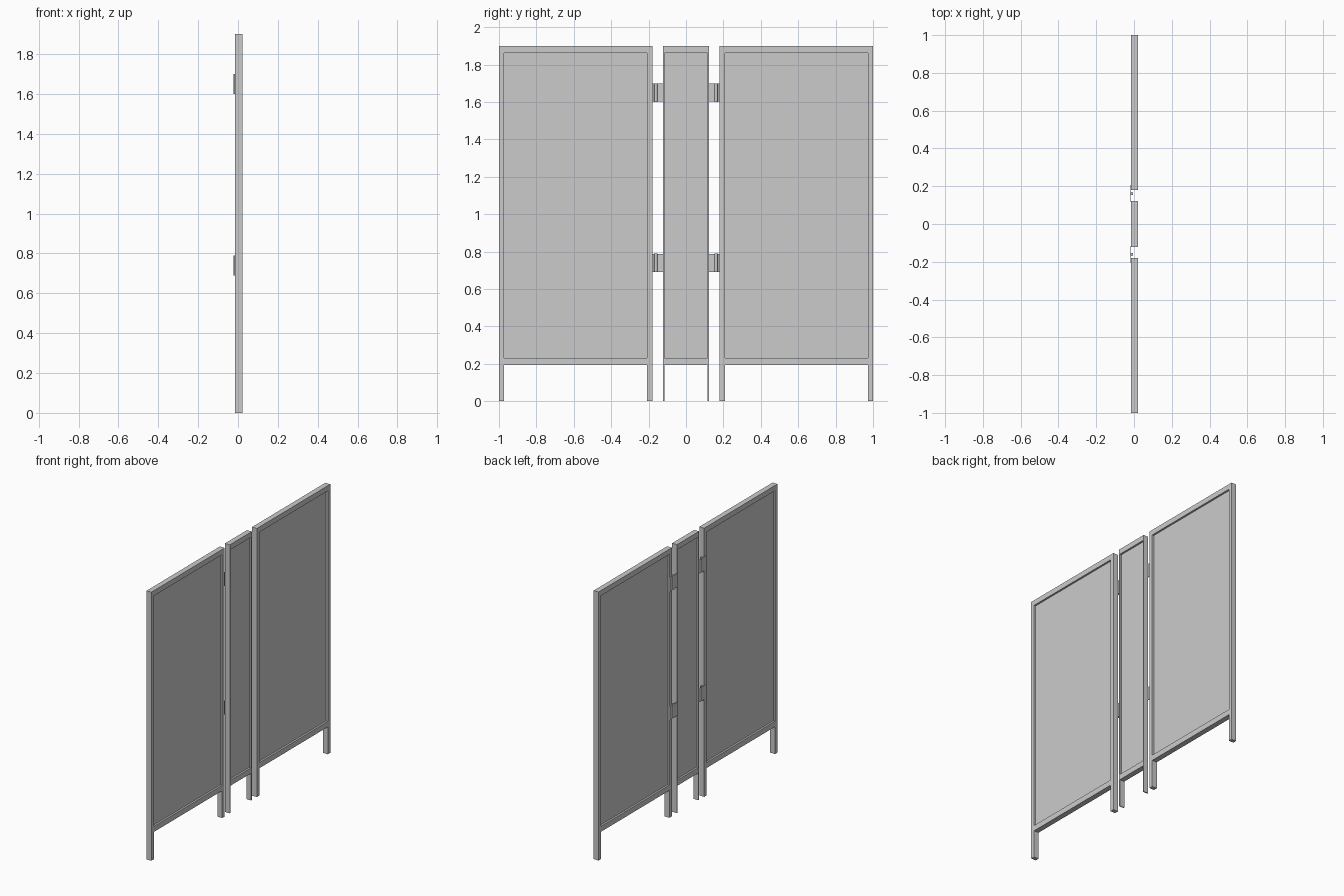
import bpy

if "Cube" in bpy.data.objects:
    bpy.data.objects.remove(bpy.data.objects["Cube"])

X0, X1 = -0.016, 0.022          # frame depth range
XC = (X0 + X1) / 2


def box(name, x0, x1, y0, y1, z0, z1):
    bpy.ops.mesh.primitive_cube_add(size=1, location=((x0 + x1) / 2, (y0 + y1) / 2, (z0 + z1) / 2))
    o = bpy.context.object
    o.name = name
    o.scale = (x1 - x0, y1 - y0, z1 - z0)
    bpy.ops.object.transform_apply(location=False, rotation=False, scale=True)
    return o


def screen(name, y0, y1, post):
    # two full-height posts, two rails and a recessed sheet
    box(name + "_post_a", X0, X1, y0, y0 + post, 0, 1.9)
    box(name + "_post_b", X0, X1, y1 - post, y1, 0, 1.9)
    box(name + "_top_rail", X0, X1, y0 + post, y1 - post, 1.863, 1.9)
    box(name + "_bottom_rail", X0, X1, y0 + post, y1 - post, 0.193, 0.232)
    box(name + "_sheet", XC - 0.006, XC + 0.006, y0 + post, y1 - post, 0.232, 1.863)


screen("left_screen", -1.0, -0.18, 0.028)
screen("middle_screen", -0.123, 0.123, 0.007)
screen("right_screen", 0.18, 1.0, 0.028)

# hinges: flat leaf plus round knuckle, two on each gap
for side in (-1, 1):
    for z in (0.74, 1.65):
        ys = sorted((side * 0.116, side * 0.206))
        box("hinge_leaf", X0 - 0.002, X0 + 0.001, ys[0], ys[1], z - 0.048, z + 0.048)
        bpy.ops.mesh.primitive_cylinder_add(vertices=16, radius=0.009, depth=0.1,
                                            location=(-0.013, side * 0.161, z))
        bpy.context.object.name = "hinge_knuckle"
        bpy.ops.object.shade_smooth_by_angle()
